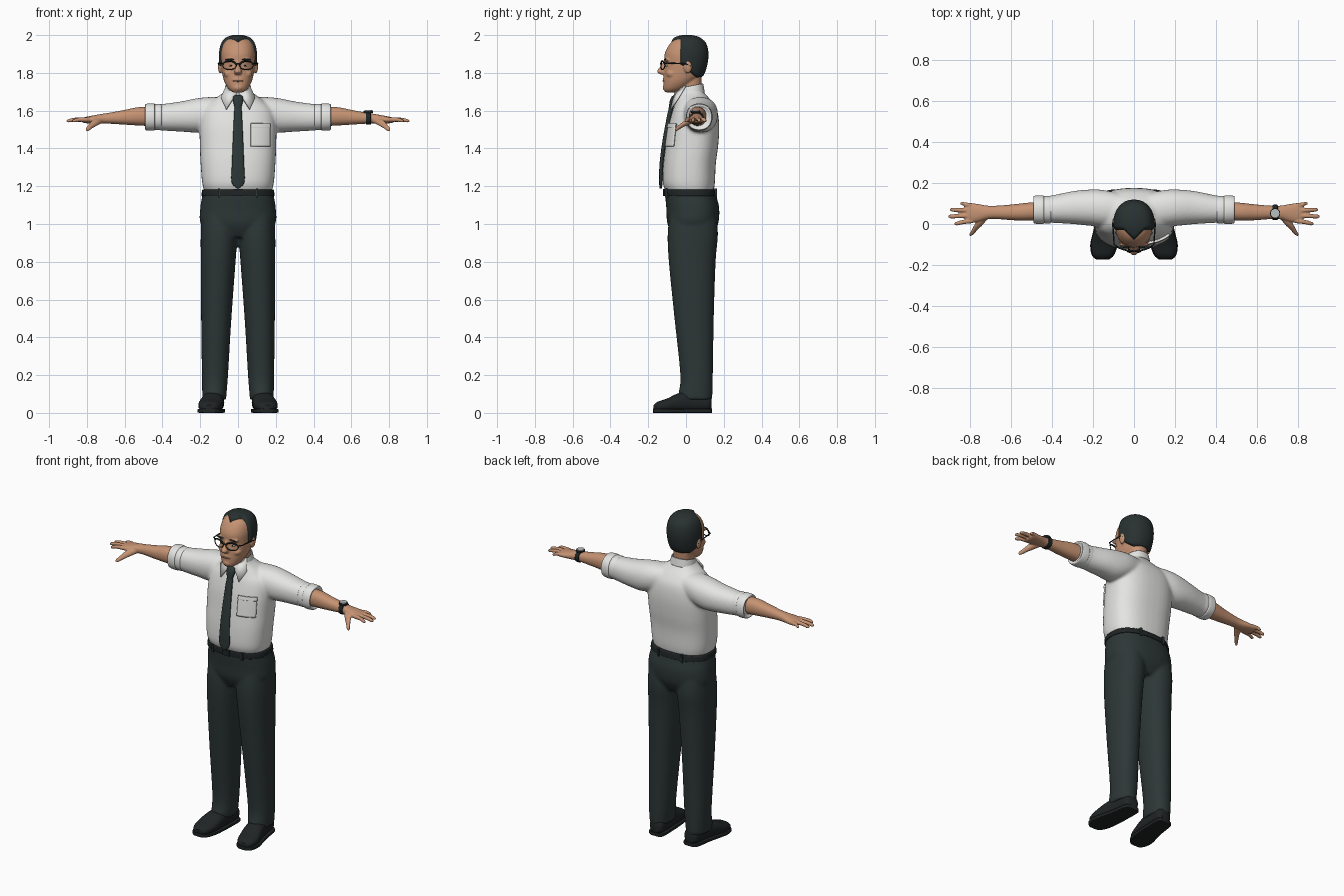
import bpy, bmesh, math
from mathutils import Matrix, Vector

if "Cube" in bpy.data.objects:
    bpy.data.objects.remove(bpy.data.objects["Cube"])


def material(name, r, g, b):
    m = bpy.data.materials.new(name)
    m.use_nodes = True
    m.diffuse_color = (r, g, b, 1)
    node = m.node_tree.nodes["Principled BSDF"]
    node.inputs["Base Color"].default_value = (r, g, b, 1)
    node.inputs["Roughness"].default_value = 0.7
    return m


SKIN = material("skin", 0.56, 0.29, 0.17)
WHITE = material("shirt white", 0.78, 0.78, 0.77)
SLATE = material("trouser slate", 0.026, 0.038, 0.037)
HAIR = material("hair charcoal", 0.022, 0.03, 0.03)
BLACK = material("leather black", 0.014, 0.018, 0.018)
LIP = material("lip", 0.40, 0.17, 0.11)
STEEL = material("steel", 0.5, 0.52, 0.53)
BOTH = (1, -1)


def sample(rows, steps=6):
    """Smooth curve through the rows."""
    out = []
    for i in range(len(rows) - 1):
        a, b, c, d = (Vector(rows[min(max(k, 0), len(rows) - 1)]) for k in range(i - 1, i + 3))
        for j in range(steps):
            t = j / steps
            m, n = (c - a) / 2, (d - b) / 2
            out.append(b + m * t + (3 * (c - b) - 2 * m - n) * t**2 + (2 * (b - c) + m + n) * t**3)
    return out + [Vector(rows[-1])]


def loft(bm, axis, rows, p=2.2, sides=(1,), segs=40, caps=True):
    """Rows hold: position on axis, centre and half size, centre and half size."""
    for s in sides:
        rings = []
        for t, c1, r1, c2, r2 in sample([Vector(r) for r in rows]):
            ring = []
            for k in range(segs):
                ang = math.tau * k / segs
                co, si = math.cos(ang), math.sin(ang)
                a = c1 + r1 * math.copysign(abs(co) ** (2 / p), co)
                b = c2 + r2 * math.copysign(abs(si) ** (2 / p), si)
                x, y, z = {"x": (t, a, b), "y": (a, t, b), "z": (a, b, t)}[axis]
                ring.append(bm.verts.new((x * s, y, z)))
            rings.append(ring)
        for lo, hi in zip(rings, rings[1:]):
            for k in range(segs):
                n = (k + 1) % segs
                bm.faces.new((lo[k], lo[n], hi[n], hi[k]))
        if caps:
            bm.faces.new(rings[0])
            bm.faces.new(rings[-1])


def ball(bm, centre, size, sides=(1,)):
    for s in sides:
        place = Matrix.Translation((centre[0] * s, *centre[1:])) @ Matrix.Diagonal((*size, 1))
        bmesh.ops.create_uvsphere(bm, u_segments=24, v_segments=14, radius=1, matrix=place)


def box(bm, centre, size):
    bmesh.ops.create_cube(bm, size=1, matrix=Matrix.Translation(centre) @ Matrix.Diagonal((*size, 1)))


def finish(name, bm, mat, voxel=0, smooth=3, thick=0):
    """Make the object; a voxel size fuses overlapping volumes into one skin."""
    bmesh.ops.recalc_face_normals(bm, faces=bm.faces)
    mesh = bpy.data.meshes.new(name)
    bm.to_mesh(mesh)
    bm.free()
    mesh.materials.append(mat)
    ob = bpy.data.objects.new(name, mesh)
    bpy.context.collection.objects.link(ob)
    bpy.ops.object.select_all(action="DESELECT")
    ob.select_set(True)
    bpy.context.view_layer.objects.active = ob
    bpy.ops.object.shade_smooth_by_angle(angle=math.radians(40))
    if voxel:
        rm = ob.modifiers.new("fuse", "REMESH")
        rm.mode, rm.voxel_size, rm.use_smooth_shade = "VOXEL", voxel, True
        sm = ob.modifiers.new("soften", "SMOOTH")
        sm.factor, sm.iterations = 0.5, smooth
    if thick:
        so = ob.modifiers.new("thickness", "SOLIDIFY")
        so.thickness, so.offset = thick, 0
    return ob


def wire(name, mat, paths, radius, cyclic=False):
    cu = bpy.data.curves.new(name, "CURVE")
    cu.dimensions, cu.bevel_depth, cu.bevel_resolution = "3D", radius, 2
    for path in paths:
        sp = cu.splines.new("POLY")
        sp.points.add(len(path) - 1)
        sp.use_cyclic_u = cyclic
        for pt, co in zip(sp.points, path):
            pt.co = (*co, 1)
    cu.materials.append(mat)
    bpy.context.collection.objects.link(bpy.data.objects.new(name, cu))


# Head, neck, nose and ears
skull = [(1.697, 0, .026, -.083, .026), (1.715, 0, .05, -.062, .056), (1.75, 0, .071, -.038, .081),
         (1.79, 0, .082, -.018, .1), (1.84, 0, .088, -.006, .107), (1.9, 0, .091, -.002, .111),
         (1.95, 0, .081, .005, .093), (1.978, 0, .058, .006, .062), (1.99, 0, .02, .005, .022)]
bm = bmesh.new()
loft(bm, "z", skull)
loft(bm, "z", [(1.62, 0, .058, .025, .06), (1.7, 0, .055, .02, .06), (1.8, 0, .056, .02, .065)])
loft(bm, "z", [(1.868, 0, .009, -.104, .012), (1.835, 0, .012, -.118, .018),
               (1.808, 0, .02, -.13, .024), (1.792, 0, .015, -.122, .014)])
ball(bm, (.04, -.1, 1.868), (.032, .014, .01), BOTH)
ball(bm, (.095, .01, 1.832), (.011, .022, .034), BOTH)
ball(bm, (0, -.108, 1.722), (.026, .016, .018))
ball(bm, (0, -.106, 1.765), (.035, .016, .02))
ball(bm, (.05, -.075, 1.795), (.026, .03, .022), BOTH)
finish("head", bm, SKIN, voxel=.005)

# Hair shell dips under the scalp along a receding hairline
bm = bmesh.new()
loft(bm, "z", skull, segs=96)
for v in bm.verts:
    x, y, z = v.co
    line = -.078 + .05 * min(1, abs(x) / .05) + 1.2 * max(0, 1.845 - z)
    inside = min(y - line, z - 1.775)
    v.co += (v.co - Vector((0, 0, 1.85))).normalized() * max(-.014, min(.011, inside * .8))
finish("hair", bm, HAIR)

# Face details
bm = bmesh.new()
ball(bm, (.037, -.099, 1.838), (.013, .009, .006), BOTH)
finish("eyes", bm, WHITE)
bm = bmesh.new()
ball(bm, (.037, -.106, 1.838), (.005, .004, .005), BOTH)
finish("irises", bm, BLACK)
bm = bmesh.new()
ball(bm, (.042, -.109, 1.871), (.025, .008, .005), BOTH)
finish("eyebrows", bm, HAIR)
bm = bmesh.new()
ball(bm, (0, -.119, 1.757), (.028, .006, .004))
finish("mouth", bm, LIP)


# Spectacles
def lens_point(s, ang):
    x = .045 + .036 * math.cos(ang)
    return (s * x, -.132 + 3 * x * x, 1.84 + .023 * math.sin(ang))


turn = [math.tau * k / 32 for k in range(32)]
wire("spectacle_rims", BLACK, [[lens_point(s, a) for a in turn] for s in BOTH], .0028, True)
wire("spectacle_brows", BLACK, [[lens_point(s, a) for a in turn[1:16]] for s in BOTH], .0045)
wire("spectacle_arms", BLACK, [[(s * .08, -.112, 1.85), (s * .097, -.1, 1.852), (s * .104, 0, 1.848),
                                (s * .1, .025, 1.835)] for s in BOTH], .0035)
wire("spectacle_bridge", BLACK, [[(-.01, -.132, 1.845), (0, -.134, 1.85), (.01, -.132, 1.845)]], .004)

# Shirt body fused with sleeves
bm = bmesh.new()
loft(bm, "z", [(1.172, 0, .178, .02, .126), (1.22, 0, .19, .015, .138), (1.32, 0, .198, .019, .139),
               (1.42, 0, .202, .032, .139), (1.52, 0, .203, .042, .134), (1.6, 0, .19, .047, .118),
               (1.65, 0, .14, .041, .095), (1.69, 0, .085, .027, .074), (1.715, 0, .064, .022, .064)], p=2.5)
loft(bm, "x", [(.05, .07, .075, 1.605, .065), (.15, .076, .09, 1.587, .085), (.22, .08, .088, 1.575, .09),
               (.3, .08, .08, 1.569, .08), (.4, .073, .067, 1.565, .07), (.47, .07, .06, 1.565, .062)],
     sides=BOTH)
shirt = finish("shirt", bm, WHITE, voxel=.008, smooth=8)

# Rolled cuffs
bm = bmesh.new()
for start, size in ((.405, .067), (.44, .07)):
    loft(bm, "x", [(start, .07, size - .008, 1.566, size - .006), (start + .006, .07, size, 1.566, size + .002),
                   (start + .045, .07, size - .002, 1.566, size), (start + .051, .07, size - .008, 1.566, size - .008),
                   (start + .044, .07, size - .018, 1.566, size - .018)], sides=BOTH)
finish("sleeve_cuffs", bm, WHITE)

# Collar band and pointed flaps
bm = bmesh.new()
loft(bm, "z", [(1.68, 0, .074, .022, .074), (1.71, 0, .068, .022, .069), (1.728, 0, .064, .022, .066)], caps=False)
for v in bm.verts:
    v.co.z += .2 * (v.co.y - .01)
finish("collar_band", bm, WHITE, thick=.006)
bm = bmesh.new()
for s in BOTH:
    flap = [(.006, -.058, 1.694), (.062, -.002, 1.732), (.09, -.04, 1.668), (.062, -.08, 1.607)]
    bm.faces.new([bm.verts.new((x * s, y, z)) for x, y, z in flap])
finish("collar_flaps", bm, WHITE, thick=.008)

# Chest pocket hugging the shirt
for name, z, height, lift in (("pocket", 1.47, .06, .004), ("pocket_hem", 1.52, .011, .008)):
    bm = bmesh.new()
    bmesh.ops.create_grid(bm, x_segments=12, y_segments=12, size=1, matrix=Matrix.Translation((.117, -.2, z))
                          @ Matrix.Rotation(math.pi / 2, 4, "X") @ Matrix.Diagonal((.05, height, 1, 1)))
    ob = finish(name, bm, WHITE)
    wrap = ob.modifiers.new("hug", "SHRINKWRAP")
    wrap.target, wrap.wrap_method, wrap.wrap_mode = shirt, "PROJECT", "ABOVE_SURFACE"
    wrap.use_project_y, wrap.offset = True, lift
    so = ob.modifiers.new("thickness", "SOLIDIFY")
    so.thickness, so.offset = .008, 0

# Tie blade and knot
bm = bmesh.new()
loft(bm, "z", [(1.188, 0, .003, -.134, .006), (1.222, 0, .034, -.133, .009), (1.32, 0, .032, -.13, .01),
               (1.45, 0, .027, -.112, .011), (1.58, 0, .021, -.087, .012), (1.63, 0, .017, -.074, .012)], p=2.6)
loft(bm, "z", [(1.612, 0, .016, -.08, .012), (1.65, 0, .026, -.07, .016), (1.672, 0, .027, -.062, .015),
               (1.682, 0, .02, -.056, .01)], p=2.6)
finish("tie", bm, SLATE)

# Trousers
bm = bmesh.new()
loft(bm, "z", [(.93, 0, .12, .035, .1), (1, 0, .196, .036, .134), (1.08, 0, .2, .036, .14),
               (1.14, 0, .191, .027, .136), (1.17, 0, .186, .024, .133)], p=2.4)
loft(bm, "z", [(.07, .125, .062, .052, .084), (.1, .125, .064, .05, .09), (.2, .122, .069, .056, .086),
               (.5, .115, .08, .043, .104), (.8, .105, .092, .033, .124), (.95, .1, .097, .036, .133),
               (1.06, .1, .09, .036, .12)], sides=BOTH)
finish("trousers", bm, SLATE, voxel=.009, smooth=4)

# Belt with loops and buckle
bm = bmesh.new()
loft(bm, "z", [(1.148, 0, .189, .024, .137), (1.152, 0, .193, .024, .14), (1.178, 0, .19, .022, .138),
               (1.183, 0, .184, .022, .133)], p=2.45)
finish("belt", bm, BLACK)
bm = bmesh.new()
for x, y in ((.1, -.1), (-.1, -.1), (.08, .154), (-.08, .154)):
    box(bm, (x, y, 1.163), (.012, .02, .048))
finish("belt_loops", bm, SLATE)
bm = bmesh.new()
box(bm, (0, -.116, 1.166), (.045, .012, .036))
finish("belt_buckle", bm, BLACK)

# Shoes: rounded upper on a flat sole
last = [(.136, .118, .028, .05, .03), (.115, .12, .046, .055, .045), (.03, .127, .053, .06, .056),
        (-.04, .137, .06, .054, .05), (-.1, .147, .063, .04, .036), (-.15, .152, .05, .033, .026),
        (-.171, .154, .026, .027, .014)]
for side, s in (("left", 1), ("right", -1)):
    bm = bmesh.new()
    loft(bm, "y", last, p=2.4, sides=(s,))
    finish(side + "_shoe", bm, BLACK)
    bm = bmesh.new()
    loft(bm, "y", [(y * 1.02, x, w + .004, .011, .011) for y, x, w, c, r in last], p=7, sides=(s,))
    finish(side + "_sole", bm, BLACK)

    # Forearm, palm, fingers and thumb
    bm = bmesh.new()
    loft(bm, "x", [(.42, .066, .046, 1.567, .05), (.52, .06, .044, 1.57, .049), (.6, .057, .038, 1.565, .039),
                   (.68, .057, .032, 1.56, .029), (.72, .056, .034, 1.557, .026), (.77, .054, .045, 1.553, .021),
                   (.81, .054, .047, 1.55, .016), (.825, .054, .042, 1.55, .011)], sides=(s,))
    for y, tip, spread in ((.016, .878, -.014), (.041, .908, -.004), (.066, .9, .004), (.09, .85, .01)):
        loft(bm, "x", [(.79, y, .012, 1.553, .012), ((.8 + tip) / 2, y + spread / 2, .0105, 1.553, .011),
                       (tip - .012, y + spread, .0095, 1.547, .009), (tip, y + spread, .004, 1.545, .004)],
             sides=(s,), segs=20)
    loft(bm, "y", [(.04, .73, .025, 1.552, .018), (0, .757, .021, 1.536, .017), (-.03, .78, .014, 1.517, .013),
                   (-.05, .795, .011, 1.503, .011), (-.058, .801, .005, 1.498, .005)], sides=(s,), segs=24)
    finish(side + "_arm", bm, SKIN, voxel=.004, smooth=3)

# Wristwatch on the left arm
bm = bmesh.new()
loft(bm, "x", [(.677, .057, .033, 1.56, .031), (.68, .057, .037, 1.56, .034), (.7, .057, .037, 1.559, .033),
               (.703, .057, .033, 1.559, .03)])
finish("watch_strap", bm, BLACK)
for name, mat, width, z in (("watch_case", BLACK, .025, 1.593), ("watch_dial", STEEL, .021, 1.597)):
    bm = bmesh.new()
    bmesh.ops.create_cone(bm, cap_ends=True, segments=32, radius1=width, radius2=width, depth=.012,
                          matrix=Matrix.Translation((.69, .052, z)))
    finish(name, bm, mat)
